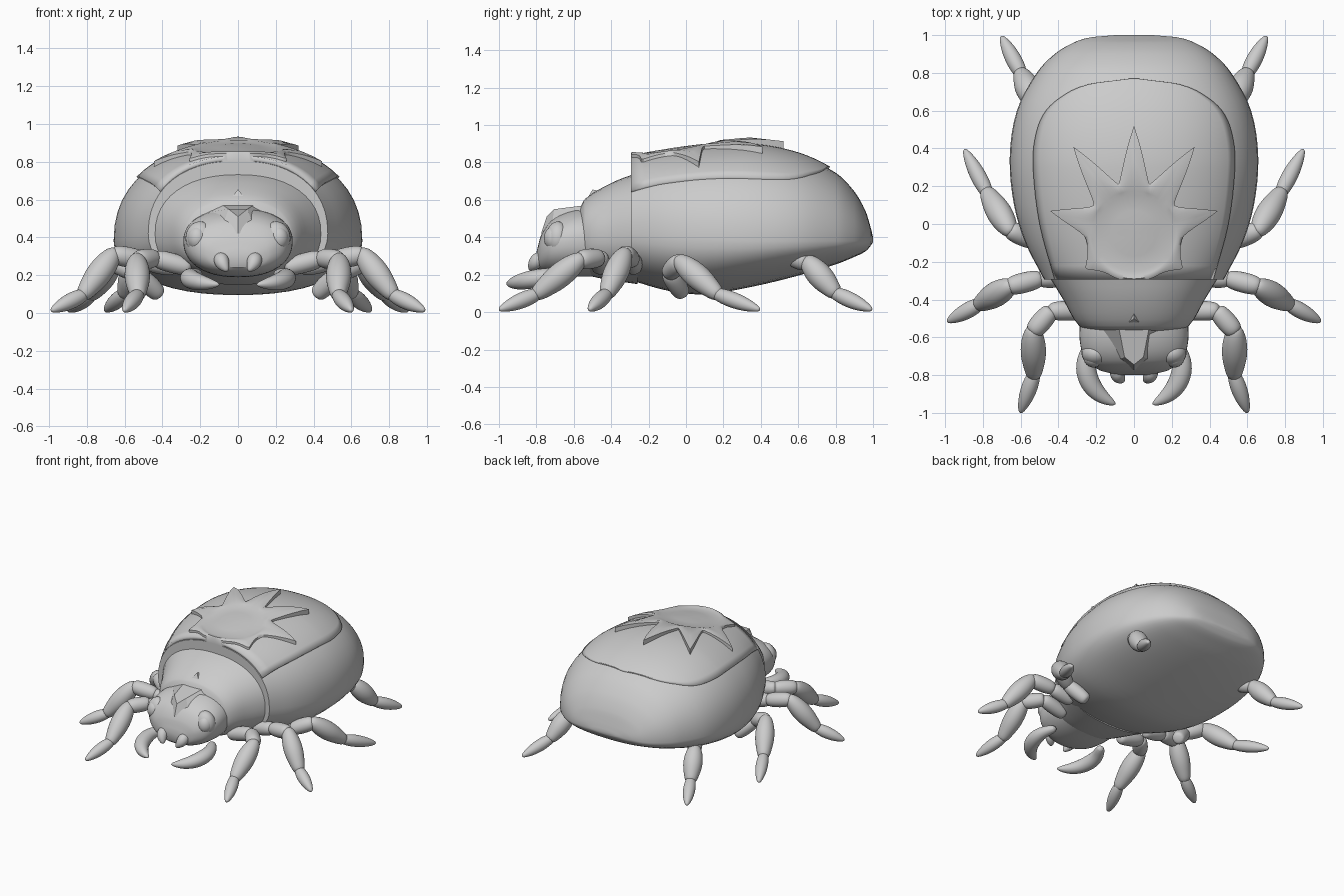
import bpy, math
from mathutils import Vector

if "Cube" in bpy.data.objects:
    bpy.data.objects.remove(bpy.data.objects["Cube"])


def interp(rows, y):
    """Smooth (Hermite) interpolation of rows (y, a, b, ...)."""
    n = len(rows)
    y = min(max(y, rows[0][0]), rows[-1][0])
    i = max(k for k in range(n - 1) if rows[k][0] <= y)

    def slope(k, c):
        a, b = rows[max(k - 1, 0)], rows[min(k + 1, n - 1)]
        return (b[c] - a[c]) / (b[0] - a[0])
    h = rows[i + 1][0] - rows[i][0]
    t = (y - rows[i][0]) / h
    return [(2*t**3 - 3*t*t + 1) * rows[i][c] + (t**3 - 2*t*t + t) * h * slope(i, c)
            + (3*t*t - 2*t**3) * rows[i+1][c] + (t**3 - t*t) * h * slope(i+1, c)
            for c in range(1, len(rows[0]))]


def make(name, verts, faces, mirror=False, subsurf=0, angle=40):
    me = bpy.data.meshes.new(name)
    me.from_pydata([tuple(v) for v in verts], [], faces)
    me.update()
    ob = bpy.data.objects.new(name, me)
    bpy.context.collection.objects.link(ob)
    bpy.ops.object.select_all(action='DESELECT')
    ob.select_set(True)
    bpy.context.view_layer.objects.active = ob
    bpy.ops.object.shade_smooth_by_angle(angle=math.radians(angle))
    if mirror:
        ob.modifiers.new("mirror", 'MIRROR').use_mirror_merge = False
    if subsurf:
        m = ob.modifiers.new("smooth", 'SUBSURF')
        m.levels = m.render_levels = subsurf
    return ob


def rings(count, n, base=0, caps=True, closed=True):
    """Faces joining rings of n vertices."""
    f = []
    for i in range(count - 1):
        for j in range(n if closed else n - 1):
            a, b = base + i*n + j, base + i*n + (j+1) % n
            f.append((a, b, b + n, a + n))
    if caps:
        f.append(tuple(base + j for j in reversed(range(n))))
        f.append(tuple(base + (count-1)*n + j for j in range(n)))
    return f


P = 2.25  # squareness of the body cross-section


def loft(name, rows, n=48, sub=4):
    """Body loft along y; rows are (y, half width, widest z, top z, bottom z)."""
    ys = [a[0] + (b[0] - a[0]) * k / sub for a, b in zip(rows, rows[1:]) for k in range(sub)]
    ys.append(rows[-1][0])
    verts = []
    for y in ys:
        w, zc, zt, zb = interp(rows, y)
        for j in range(n):
            c, s = math.cos(-2*math.pi*j/n), math.sin(-2*math.pi*j/n)
            x = w * math.copysign(abs(c) ** (2/P), c)
            z = zc + ((zt - zc) if s > 0 else (zb - zc)) * abs(s) ** (2/P)
            verts.append((x, y, z))
    return make(name, verts, rings(len(ys), n))


def tube(parts, name, n=10, flat=1.0):
    """Mirrored chain of tapered limbs; each part is a list of (point, radius)."""
    verts, faces = [], []
    for part in parts:
        pts = [Vector(p) for p, r in part]
        base = len(verts)
        for i, (p, r) in enumerate(part):
            d = (pts[min(i+1, len(pts)-1)] - pts[max(i-1, 0)]).normalized()
            side = d.cross(Vector((0, 0, 1))).normalized()
            up = side.cross(d)
            for j in range(n):
                a = 2*math.pi*j/n
                verts.append(pts[i] + side*math.cos(a)*r + up*math.sin(a)*r*flat)
        faces += rings(len(part), n, base)
    return make(name, verts, faces, mirror=True, subsurf=2, angle=80)


def limb(a, b, r, profile):
    a, b = Vector(a), Vector(b)
    return [(a.lerp(b, t), r * k) for t, k in profile]


# Abdomen with wing cases
SHELL = [(-.295, .475, .42, .805, .17), (-.1, .575, .40, .845, .115), (.1, .635, .39, .875, .095),
         (.35, .658, .38, .887, .135), (.6, .62, .38, .84, .195), (.8, .515, .38, .745, .255),
         (.9, .42, .38, .645, .295), (.96, .32, .38, .54, .325), (.988, .23, .385, .45, .355),
         (1.0, .1, .385, .40, .375)]
loft("abdomen", SHELL)

# Thorax and head
loft("thorax", [(-.57, .22, .39, .55, .22), (-.54, .29, .40, .605, .20), (-.4, .375, .41, .69, .17),
                (-.26, .46, .42, .745, .15)])
loft("head", [(-.80, .08, .29, .32, .24), (-.775, .18, .33, .41, .22), (-.72, .255, .36, .49, .20),
              (-.62, .287, .38, .54, .19), (-.5, .285, .38, .56, .19)])


def top(x, y):
    w, zc, zt, zb = interp(SHELL, y)
    return zc + (zt - zc) * max(0, 1 - (abs(x) / w) ** P) ** (1/P)


def plate_top(x, y):
    return top(x, y) + .014 + .012 * min(1, max(0, (.3 - y) / .6)) ** 1.5


# Raised back plate following the shell
EDGE = [(-.295, .42), (0, .5), (.3, .535), (.45, .525), (.58, .48), (.67, .39), (.74, .24), (.77, .02)]
ys = [a[0] + (b[0] - a[0]) * k / 4 for a, b in zip(EDGE, EDGE[1:]) for k in range(4)] + [.77]
N = 29
verts = []
for y in ys:
    hw = max(.01, interp(EDGE, y)[0])
    for j in range(N):
        x = hw * (2 * j / (N - 1) - 1)
        verts.append((x, y, plate_top(x, y)))
plate = make("back_plate", verts, rings(len(ys), N, caps=False, closed=False))
sol = plate.modifiers.new("thickness", 'SOLIDIFY')
sol.thickness, sol.offset = .035, -1

# Sun-shaped ornament: shallow disc, sloping rim and pointed rays with lifted tips
RAYS = [(90, .57), (55, .56), (125, .56), (15, .46), (165, .46), (-36, .32), (216, .32)]
M, cy = 144, -.05
verts = []
for r, off in [(.02, .008), (.12, .008), (.2, .008), (.225, .018), (None, .024), (1, .016), (1, -.03)]:
    for j in range(M):
        deg = 360 * j / M
        R = .255
        for ang, length in RAYS:
            d = abs((deg - ang + 180) % 360 - 180)
            R = max(R, .255 + (length - .255) * max(0, 1 - d / 24) ** 2.2)
        rad = (.225 + R) / 2 if r is None else (R if r == 1 else r)
        x = rad * math.cos(math.radians(deg))
        y = max(-.295, cy + rad * math.sin(math.radians(deg)))
        lift = .022 * max(0, rad - .3) / .27 if off > 0 else 0
        verts.append((x, y, plate_top(x, y) + off + lift))
make("sun_ornament", verts, rings(7, M), angle=50)

# Head crest and the small horn behind it
make("head_crest", [(0, -.775, .42), (.09, -.72, .44), (.17, -.55, .53), (-.17, -.55, .53), (-.09, -.72, .44),
                    (0, -.745, .51), (.05, -.705, .55), (.08, -.55, .57), (-.08, -.55, .57), (-.05, -.705, .55)],
     [(5, 6, 7, 8, 9), (4, 3, 2, 1, 0)] + [(k, (k+1) % 5, 5 + (k+1) % 5, 5 + k) for k in range(5)], angle=25)
make("crest_horn", [(-.08, -.56, .55), (.08, -.56, .55), (0, -.42, .64), (0, -.50, .655)],
     [(0, 1, 3), (1, 2, 3), (2, 0, 3), (0, 2, 1)])

# Eyes: a socket ring and a ball
bpy.ops.mesh.primitive_uv_sphere_add(segments=24, ring_count=12, radius=1)
ball = bpy.context.object.data
bpy.data.objects.remove(bpy.context.object)
for name, off, rad in [("eye_socket", 0, (.078, .065, .09)), ("eye", .02, (.054, .055, .065))]:
    make(name, [(.20 + off*.7 + v.co.x*rad[0], -.685 - off + v.co.y*rad[1], .395 + v.co.z*rad[2])
                for v in ball.vertices], [tuple(p.vertices) for p in ball.polygons], mirror=True, angle=60)

# Pincers and small mouthparts
tube([[((.2, -.6, .21), .03), ((.25, -.68, .2), .045), ((.26, -.76, .185), .06), ((.235, -.85, .17), .058),
       ((.17, -.92, .155), .043), ((.095, -.957, .15), .01)]], "pincer", flat=.9)
tube([[((.095, -.74, .30), .03), ((.09, -.79, .285), .045), ((.08, -.815, .255), .04),
       ((.055, -.835, .22), .01)]], "mouthpart")

# Legs: hip, knee, ankle and toe points, left side mirrored
THIGH = [(-.08, .7), (.1, .95), (.5, 1.05), (.9, 1), (1.1, .6)]
SHIN = [(-.12, .4), (0, .8), (.25, 1.1), (.55, 1.15), (.85, .85), (1.08, .6)]
FOOT = [(-.15, .5), (0, .8), (.3, 1.0), (.65, .85), (.9, .5), (1.03, .2)]
LEGS = {
    "front_leg": [(.26, -.46, .24), (.44, -.46, .29), (.535, -.57, .28), (.53, -.80, .095), (.6, -.995, .014)],
    "second_leg": [(.34, -.28, .24), (.5, -.29, .28), (.66, -.33, .31), (.82, -.425, .095), (.985, -.515, .014)],
    "third_leg": [(.42, -.02, .10), (.53, -.09, .21), (.66, -.03, .27), (.78, .17, .095), (.895, .39, .014)],
    "hind_leg": [(.42, .5, .28), (.47, .57, .29), (.53, .65, .27), (.60, .80, .10), (.70, .99, .014)],
}
for name, (hip, mid, knee, ankle, toe) in LEGS.items():
    tube([limb(hip, mid, .054, THIGH), limb(mid, knee, .056, THIGH),
          limb(knee, ankle, .064, SHIN), limb(ankle, toe, .048, FOOT)], name)
